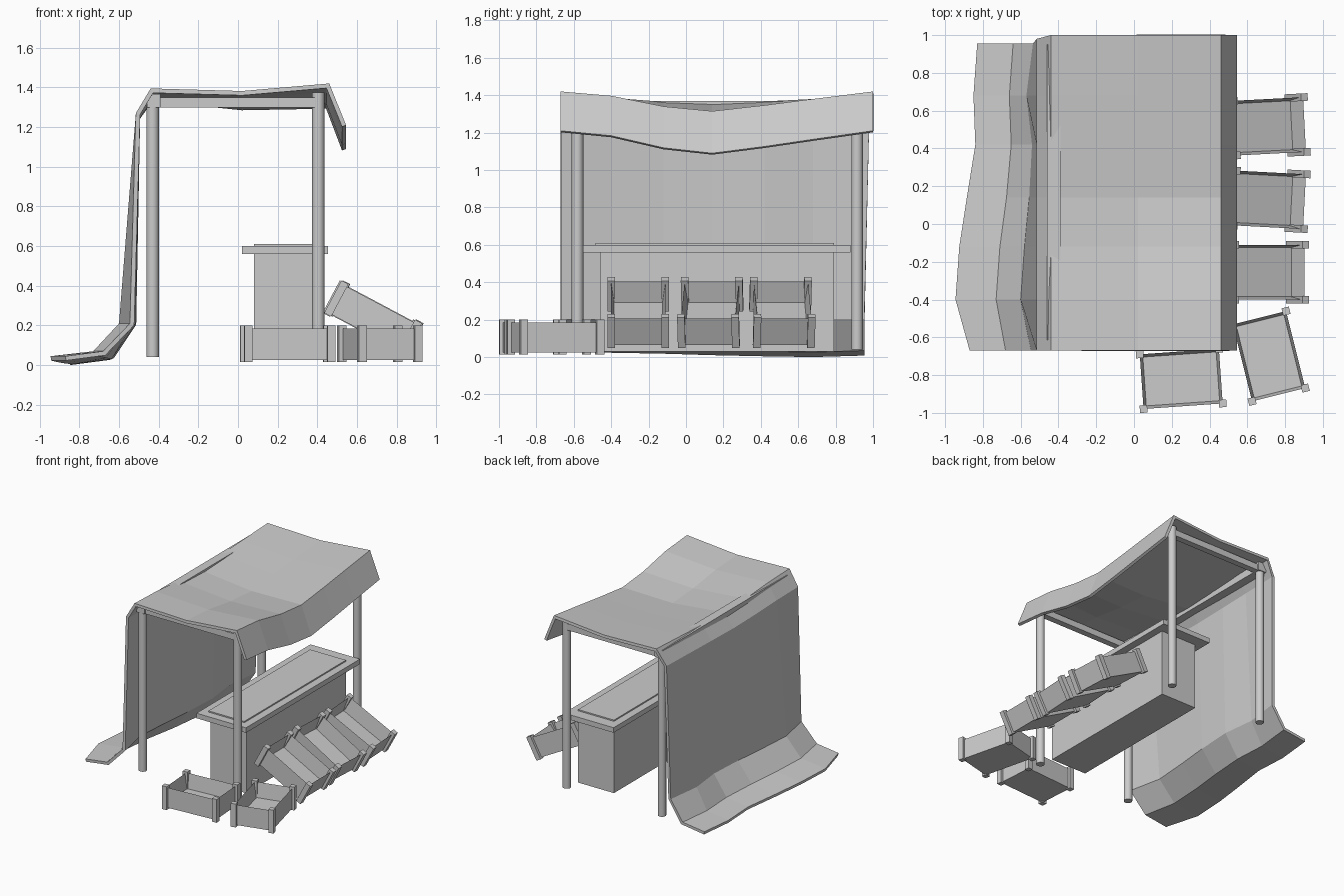
import bpy, bmesh
from math import radians
from mathutils import Matrix, Vector

if "Cube" in bpy.data.objects:
    bpy.data.objects.remove(bpy.data.objects["Cube"])


def finish(bm, name, matrix=None):
    bmesh.ops.recalc_face_normals(bm, faces=bm.faces)
    me = bpy.data.meshes.new(name)
    bm.to_mesh(me)
    bm.free()
    ob = bpy.data.objects.new(name, me)
    bpy.context.collection.objects.link(ob)
    if matrix:
        ob.matrix_world = matrix
    return ob


def add_box(bm, lo, hi):
    lo, hi = Vector(lo), Vector(hi)
    m = Matrix.Translation((lo + hi) / 2) @ Matrix.Diagonal((*(hi - lo), 1))
    return bmesh.ops.create_cube(bm, size=1, matrix=m)["verts"]


def box(name, lo, hi):
    bm = bmesh.new()
    add_box(bm, lo, hi)
    return finish(bm, name)


def post(name, x, y, z0, z1, r=0.031):
    bpy.ops.mesh.primitive_cylinder_add(vertices=16, radius=r, depth=z1 - z0,
                                        location=(x, y, (z0 + z1) / 2))
    ob = bpy.context.object
    ob.name = name
    bpy.ops.object.shade_smooth_by_angle(angle=radians(40))


def crate(name, loc, yaw, tilt=0, L=0.42, W=0.29):
    bm = bmesh.new()
    # hollow box: inset the top and push it down
    add_box(bm, (-L / 2, -W / 2, -0.08), (L / 2, W / 2, 0.08))
    top = max(bm.faces, key=lambda f: f.calc_center_median().z)
    bmesh.ops.inset_region(bm, faces=[top], thickness=0.022)
    bmesh.ops.translate(bm, verts=top.verts, vec=(0, 0, -0.118))
    # corner posts
    for sx in (-1, 1):
        for sy in (-1, 1):
            x, y = sx * L / 2, sy * W / 2
            add_box(bm, (x - 0.02, y - 0.02, -0.09), (x + 0.02, y + 0.02, 0.095))
    m = (Matrix.Translation(loc) @ Matrix.Rotation(radians(yaw), 4, 'Z')
         @ Matrix.Rotation(radians(tilt), 4, 'Y'))
    finish(bm, name, m)


# frame posts and beams
for side, y in (("near", -0.58), ("far", 0.915)):
    post("back_post_" + side, -0.43, y, 0.04, 1.31)
    post("front_post_" + side, 0.405, y, 0.04, 1.375)
    box("cross_beam_" + side, (-0.45, y - 0.025, 1.30), (0.42, y + 0.025, 1.35))
box("back_beam", (-0.46, -0.615, 1.30), (-0.39, 0.95, 1.368))

# counter
box("counter_body", (0.08, -0.46, 0.03), (0.395, 0.79, 0.56))
box("counter_top", (0.02, -0.55, 0.56), (0.455, 0.88, 0.60))
box("counter_panel", (0.08, -0.485, 0.595), (0.395, 0.79, 0.61))

# crates leaning on the counter and standing on the ground
for i, (y, yaw) in enumerate(((-0.255, 0), (0.13, -3), (0.515, 3))):
    crate(f"display_crate_{i + 1}", (0.68, y, 0.235), yaw, 28)
crate("ground_crate_1", (0.25, -0.82, 0.105), 4)
crate("ground_crate_2", (0.715, -0.70, 0.105), 104)

# cloth: one row per y station
# (y, sag, wall foot x, fold x, hem x, hem z)
rows = ((-0.67, 0.0, -0.545, -0.68, -0.87, 0.045),
        (-0.40, 0.22, -0.60, -0.73, -0.945, 0.045),
        (-0.12, 0.76, -0.58, -0.71, -0.925, 0.04),
        (0.14, 1.0, -0.555, -0.675, -0.885, 0.032),
        (0.42, 0.70, -0.54, -0.65, -0.84, 0.026),
        (0.68, 0.38, -0.57, -0.66, -0.85, 0.022),
        (1.0, 0.0, -0.535, -0.64, -0.83, 0.03))
bm = bmesh.new()
grid = []
for y, s, foot, fold, hem, hz in rows:
    yl = min(y, 0.955)
    pts = ((0.545, y, 1.21 - 0.12 * s), (0.46, y, 1.42 - 0.105 * s),
           (0.02, y, 1.382 - 0.075 * s), (-0.44, y, 1.395 - 0.04 * s),
           (-0.515, min(y, 0.98), 1.27 - 0.02 * s), (foot, yl, 0.21),
           (fold, yl, hz + 0.025), (hem, yl, hz))
    grid.append([bm.verts.new(p) for p in pts])
for a, b in zip(grid, grid[1:]):
    for j in range(len(a) - 1):
        bm.faces.new((a[j], b[j], b[j + 1], a[j + 1]))
me = bpy.data.meshes.new("cloth_canopy")
bm.to_mesh(me)
bm.free()
cloth = bpy.data.objects.new("cloth_canopy", me)
bpy.context.collection.objects.link(cloth)
mod = cloth.modifiers.new("thickness", 'SOLIDIFY')
mod.thickness = 0.022
mod.offset = -1
mod.use_even_offset = True
